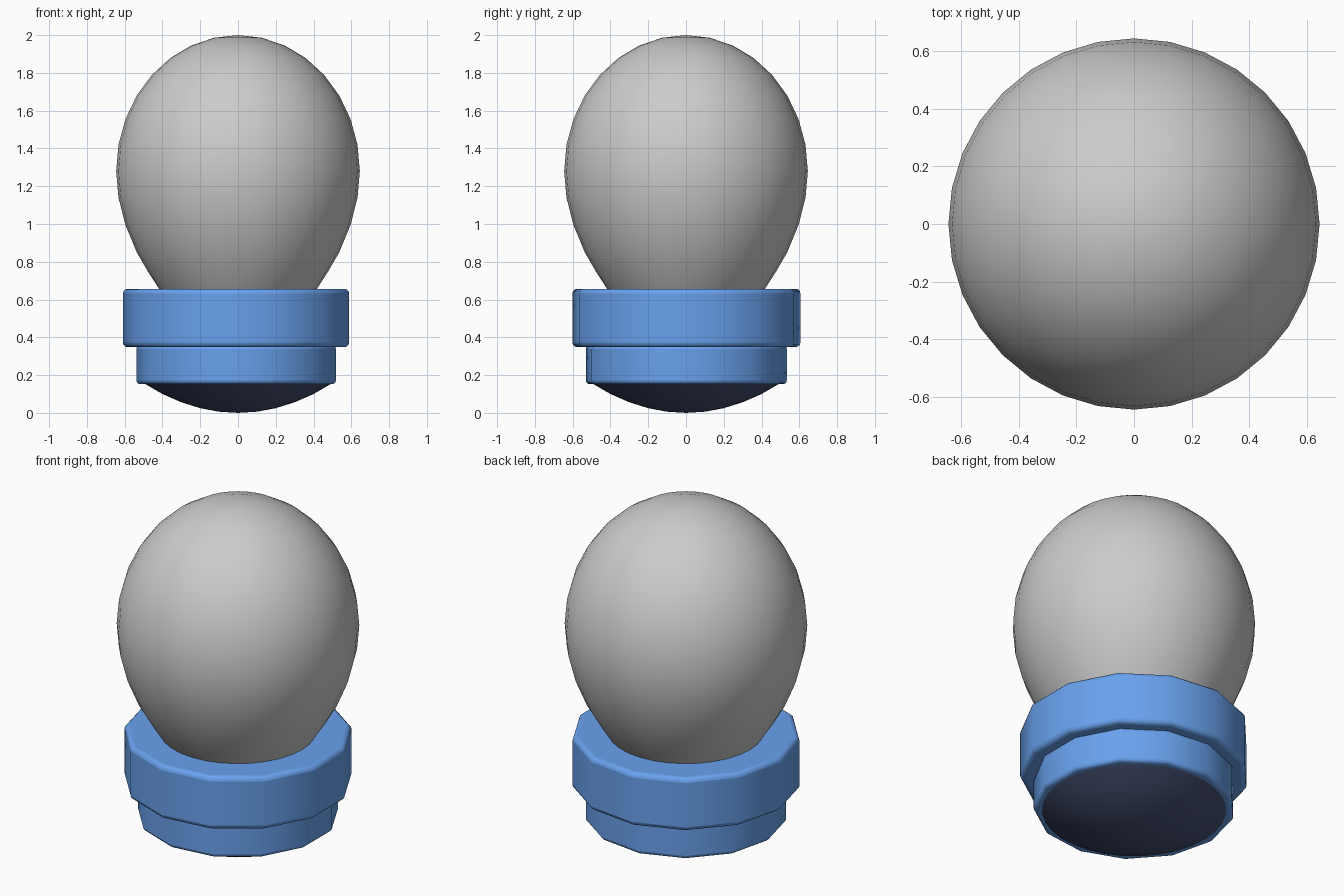
import bpy
import bmesh
import math

if "Cube" in bpy.data.objects:
    bpy.data.objects.remove(bpy.data.objects["Cube"])


def material(name, rgb):
    m = bpy.data.materials.new(name)
    m.diffuse_color = (*rgb, 1)
    m.use_nodes = True
    m.node_tree.nodes["Principled BSDF"].inputs["Base Color"].default_value = m.diffuse_color
    return m


def finish(obj, mat, angle):
    if mat:
        obj.data.materials.append(mat)
    bpy.ops.object.select_all(action='DESELECT')
    obj.select_set(True)
    bpy.context.view_layer.objects.active = obj
    bpy.ops.object.shade_smooth_by_angle(angle=math.radians(angle))


def lathe(name, profile, sides, mat=None):
    """Spin (radius, z) points around the z axis; both ends lie on the axis."""
    bm = bmesh.new()
    vs = [bm.verts.new((r, 0, z)) for r, z in profile]
    es = [bm.edges.new(pair) for pair in zip(vs, vs[1:])]
    bmesh.ops.spin(bm, geom=vs + es, cent=(0, 0, 0), axis=(0, 0, 1),
                   angle=math.tau, steps=sides, use_merge=True)
    bmesh.ops.remove_doubles(bm, verts=bm.verts, dist=0.0005)
    bmesh.ops.recalc_face_normals(bm, faces=bm.faces)
    me = bpy.data.meshes.new(name)
    bm.to_mesh(me)
    bm.free()
    obj = bpy.data.objects.new(name, me)
    bpy.context.collection.objects.link(obj)
    finish(obj, mat, 50)


def ring(name, radius, z0, z1, bevel, mat):
    """Low-sided drum with rounded rims."""
    bpy.ops.mesh.primitive_cylinder_add(vertices=13, radius=radius, depth=z1 - z0,
                                        location=(-0.002, 0.002, (z0 + z1) / 2),
                                        rotation=(0, 0, math.pi / 2))
    obj = bpy.context.object
    obj.name = name
    finish(obj, mat, 40)
    mod = obj.modifiers.new("rounded_rim", 'BEVEL')
    mod.width = bevel
    mod.segments = 3
    mod.limit_method = 'ANGLE'
    mod.angle_limit = math.radians(40)


blue = material("blue", (0.14, 0.36, 0.85))
navy = material("navy", (0.06, 0.08, 0.17))

# Glass bulb: round above, tapering into the collar below
R, MID, TOP = 0.645, 1.28, 0.72
profile = [(R * math.sin(a), MID + TOP * math.cos(a))
           for a in (math.pi * i / 16 for i in range(9))]
profile += [(0.633, 1.14), (0.596, 0.995), (0.536, 0.85), (0.475, 0.745),
            (0.42, 0.66), (0.36, 0.58), (0, 0.5)]
lathe("glass_bulb", profile, 32)

# Stepped collar
ring("upper_collar", 0.608, 0.348, 0.657, 0.025, blue)
ring("lower_collar", 0.536, 0.152, 0.358, 0.02, blue)

# Dark contact dome underneath
dome = [(0, 0.2), (0.49, 0.2), (0.49, 0.152)]
dome += [(r, 0.15 * (r / 0.49) ** 2) for r in (0.4, 0.3, 0.2, 0.1, 0)]
lathe("contact_dome", dome, 32, navy)
